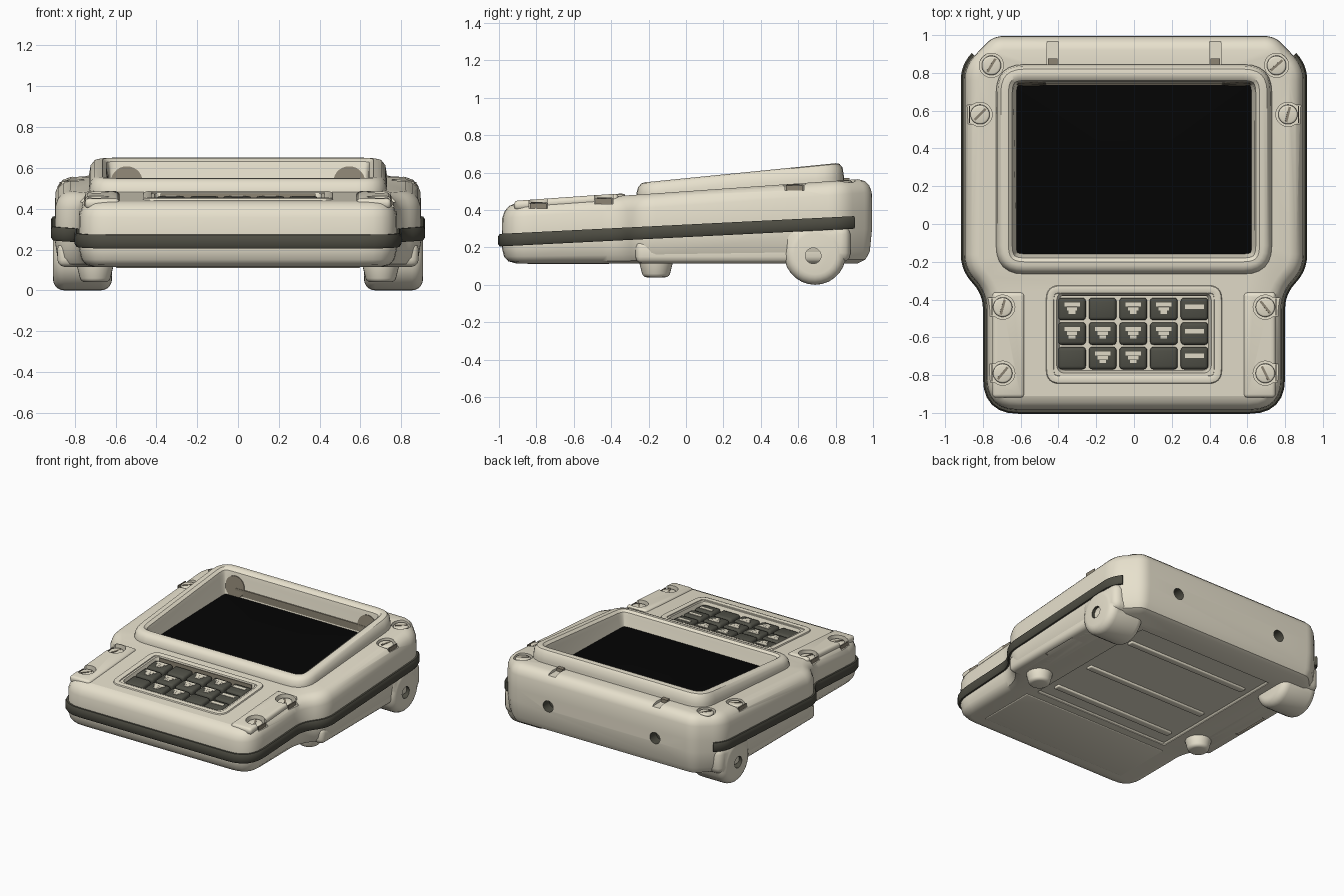
import bpy, bmesh, math, random
from mathutils import Vector

if "Cube" in bpy.data.objects:
    bpy.data.objects.remove(bpy.data.objects["Cube"])

random.seed(4)
TILT = math.atan(0.07)


def material(name, r, g, b):
    m = bpy.data.materials.new(name)
    m.diffuse_color = (r, g, b, 1)
    m.use_nodes = True
    m.node_tree.nodes["Principled BSDF"].inputs["Base Color"].default_value = m.diffuse_color
    return m


CREAM = material("cream casing", 0.80, 0.75, 0.61)
BROWN = material("brown recess", 0.27, 0.235, 0.175)
RUBBER = material("dark rubber", 0.075, 0.073, 0.055)
KEY = material("dark key", 0.08, 0.08, 0.063)
BLACK = material("black glass", 0.0012, 0.0012, 0.0012)


def rounded(corners, n=6):
    """Outline from (x, y, radius) corners, counter-clockwise."""
    pts = []
    for i, (x, y, r) in enumerate(corners):
        p = Vector((x, y))
        a = p + (Vector(corners[i - 1][:2]) - p).normalized() * r
        b = p + (Vector(corners[(i + 1) % len(corners)][:2]) - p).normalized() * r
        for k in range(n + 1):
            t = k / n
            pts.append(a * (1 - t) ** 2 + p * (2 * t * (1 - t)) + b * t * t)
    return pts


def rect(x, y0, y1, r):
    return rounded([(x, y0, r), (x, y1, r), (-x, y1, r), (-x, y0, r)])


def ring(outline, inset, z, slope):
    """Outline moved inwards, laid on the plane z + slope * y."""
    out = []
    for i, p in enumerate(outline):
        t = (outline[(i + 1) % len(outline)] - outline[i - 1]).normalized()
        q = p - Vector((t.y, -t.x)) * inset
        out.append((q.x, q.y, z + slope * q.y))
    return out


def loft(name, rings, mat, caps=True, loop=False, keep=None):
    bm = bmesh.new()
    rows = [[bm.verts.new(c) for c in r] for r in rings]
    n = len(rows[0])
    pairs = list(zip(rows, rows[1:])) + ([(rows[-1], rows[0])] if loop else [])
    for a, b in pairs:
        for i in range(n):
            j = (i + 1) % n
            bm.faces.new((a[i], a[j], b[j], b[i]))
    if caps:
        bm.faces.new(rows[0][::-1])
        bm.faces.new(rows[-1])
    if keep:
        bmesh.ops.delete(bm, geom=[v for v in bm.verts if not keep(v.co)], context='VERTS')
        bmesh.ops.holes_fill(bm, edges=[e for e in bm.edges if e.is_boundary])
    bmesh.ops.recalc_face_normals(bm, faces=bm.faces)
    me = bpy.data.meshes.new(name)
    bm.to_mesh(me)
    bm.free()
    o = bpy.data.objects.new(name, me)
    bpy.context.collection.objects.link(o)
    me.materials.append(mat)
    return o


def finish(o, name, mat, bevel, segs):
    o.name = name
    o.data.materials.append(mat)
    bpy.ops.object.transform_apply(location=False, rotation=True, scale=True)
    if bevel:
        m = o.modifiers.new("bevel", 'BEVEL')
        m.width, m.segments = bevel, segs
        bpy.ops.object.modifier_apply(modifier="bevel")
    return o


def box(name, loc, size, mat, bevel=0, rot=(0, 0, 0), segs=3):
    bpy.ops.mesh.primitive_cube_add(size=1, location=loc, rotation=rot)
    o = bpy.context.object
    o.scale = size
    return finish(o, name, mat, bevel, segs)


def cyl(name, loc, r, depth, mat, bevel=0, rot=(0, 0, 0), r2=None, segs=3):
    bpy.ops.mesh.primitive_cone_add(vertices=28, radius1=r, radius2=r if r2 is None else r2,
                                    depth=depth, location=loc, rotation=rot)
    return finish(bpy.context.object, name, mat, bevel, segs)


def cut(target, tool, op='DIFFERENCE'):
    m = target.modifiers.new("cut", 'BOOLEAN')
    m.operation, m.object, m.solver = op, tool, 'EXACT'
    m.material_mode = 'TRANSFER'
    bpy.context.view_layer.objects.active = target
    bpy.ops.object.modifier_apply(modifier="cut")
    bpy.data.objects.remove(tool)


def top(y):
    return 0.50 + 0.07 * y


# Casing: wide screen end, narrower key end
half = [(0.79, -0.995, 0.18), (0.79, -0.37, 0.08), (0.907, -0.24, 0.08),
        (0.907, 0.84, 0.08), (0.75, 1.005, 0.06)]
outline = rounded(half + [(-x, y, r) for x, y, r in reversed(half)])
body = loft("casing", [ring(outline, *s) for s in (
    (0.085, 0.115, 0), (0.045, 0.13, 0.005), (0.022, 0.165, 0.015), (0.01, 0.25, 0.05),
    (0.01, 0.33, 0.06), (0.012, 0.425, 0.07), (0.025, 0.462, 0.07), (0.05, 0.488, 0.07),
    (0.085, 0.50, 0.07))], CREAM)

# Raised strips beside the keypad
for s in (-1, 1):
    cut(body, box("strip", (s * 0.665, -0.64, top(-0.64) - 0.012), (0.17, 0.56, 0.05),
                  CREAM, 0.02, (TILT, 0, 0)), 'UNION')

# Wells for the screen and the keypad
well = rect(0.66, -0.19, 0.78, 0.1)
cut(body, loft("well", [ring(well, 0, 0.405, 0.02), ring(well, 0, 0.7, 0.05)], CREAM))
pad = rect(0.41, -0.79, -0.36, 0.05)
cut(body, loft("pad_well", [ring(pad, 0.015, 0.455, 0.07), ring(pad, -0.02, 0.56, 0.07)], CREAM))

# Bolt notches, rear grooves, rear holes and underside recess
bolts = [(0.755, 0.84), (0.815, 0.58), (0.695, -0.44), (0.695, -0.79)]
for s in (-1, 1):
    for x, y in bolts:
        cut(body, cyl("notch", (s * x, y, top(y) + 0.06), 0.064, 0.2, CREAM))
        if y < 0.8:
            cut(body, box("notch_exit", (s * (x + 0.1), y, top(y) + 0.06), (0.2, 0.10, 0.195), CREAM))
            box("notch_shadow_plate", (s * (x + 0.056), y, top(y) - 0.024), (0.006, 0.09, 0.03), BROWN)
    cut(body, box("groove", (s * 0.43, 0.93, 0.60), (0.06, 0.22, 0.11), CREAM))
    cut(body, cyl("rear_hole", (s * 0.44, 1.0, 0.33), 0.042, 0.16, RUBBER, rot=(math.pi / 2, 0, 0)))
    box("groove_block", (s * 0.43, 0.855, 0.555), (0.05, 0.04, 0.03), BROWN)
cut(body, box("under_recess", (0, 0.2, 0.11), (1.12, 1.1, 0.04), CREAM, 0.01, segs=1))

# Underside ribs
for y in (-0.22, 0.12, 0.55):
    box("underside_rib", (0, y, 0.13), (1.0, 0.05, 0.03), CREAM, 0.008)
box("underside_front_plate", (0, -0.63, 0.12), (1.2, 0.44, 0.02), CREAM, 0.008)

# Rubber seam band, open at the rear
loft("seam_band", [ring(outline, *s) for s in (
    (0.03, 0.255, 0.05), (-0.002, 0.255, 0.05), (-0.010, 0.268, 0.05),
    (-0.010, 0.308, 0.05), (-0.002, 0.322, 0.05), (0.03, 0.322, 0.05))],
    RUBBER, caps=False, loop=True, keep=lambda c: c.y < 0.93)

# Screen bezel
frame = rect(0.73, -0.265, 0.845, 0.15)
loft("screen_bezel", [ring(frame, *s) for s in (
    (0, 0.46, 0.07), (0.0, 0.51, 0.08), (0.008, 0.545, 0.098), (0.025, 0.565, 0.1),
    (0.045, 0.57, 0.1), (0.065, 0.57, 0.1), (0.085, 0.555, 0.1), (0.092, 0.53, 0.09),
    (0.105, 0.45, 0.03), (0.115, 0.42, 0.02))], CREAM, caps=False)

# Bulging glass with slightly bowed edges
glass = rounded([(0.605, -0.16, 0.03), (0.622, 0.29, 0.3), (0.605, 0.738, 0.03), (0, 0.75, 0.4),
                 (-0.605, 0.738, 0.03), (-0.622, 0.29, 0.3), (-0.605, -0.16, 0.03), (0, -0.172, 0.4)])
rings = []
for k in (1.03, 0.9, 0.7, 0.45, 0.2):
    rings.append([(p.x * k, 0.29 + (p.y - 0.29) * k,
                   0.445 + 0.025 * p.y + 0.03 * (1 - k * k)) for p in glass])
loft("screen_glass", rings, BLACK)

# Brown arcs and strip on the rear bezel wall
for s in (-1, 1):
    cyl("bezel_wall_arc", (s * 0.545, 0.744, 0.53), 0.078, 0.009, BROWN, 0,
        (math.pi / 2 - 0.12, 0, 0))
box("bezel_wall_strip", (0, 0.741, 0.5), (1.08, 0.008, 0.05), BROWN)

# Keypad frame, keys and key marks
rim = rect(0.47, -0.85, -0.32, 0.08)
loft("keypad_frame", [ring(rim, *s) for s in (
    (0, 0.49, 0.07), (0.008, 0.508, 0.07), (0.025, 0.512, 0.07), (0.045, 0.506, 0.07),
    (0.058, 0.455, 0.07))], CREAM, caps=False)
box("keypad_rear_wall", (0, -0.379, top(-0.38) - 0.02), (0.76, 0.006, 0.042), BROWN)
for row in range(3):
    for col in range(5):
        x, y = -0.328 + col * 0.162, -0.45 - row * 0.13
        z = top(y) - 0.035
        box("key", (x, y, z), (0.146, 0.118, 0.05), KEY, 0.018, (TILT, 0, 0))
        if (row, col) in ((0, 1), (2, 0), (2, 3)):
            continue
        bars = [(0.1, 0.024, 0.012)] if col == 4 else [
            (0.082, 0.022, 0.024), (0.055, 0.02, 0.002), (0.035, 0.018, -0.018)]
        for w, h, dy in bars:
            box("key_mark", (x, y + dy, z + 0.0255 + 0.07 * dy), (w, h, 0.004), CREAM, 0, (TILT, 0, 0))

for s in (-1, 1):
    # Slotted bolts
    for x, y in bolts:
        z = top(y) - 0.03
        turn = random.uniform(0.6, 2.4)
        cyl("bolt_head", (s * x, y, z), 0.051, 0.05, CREAM, 0.01, (TILT, 0, 0))
        box("bolt_slot", (s * x, y, z + 0.025), (0.082, 0.013, 0.006), BROWN, 0, (TILT, 0, turn))
    # Lower side rail with a shallow slot
    rail = box("side_rail", (s * 0.785, 0.28, 0.175), (0.20, 1.1, 0.12), CREAM, 0.035)
    cut(rail, box("rail_slot", (s * 0.80, 0.22, 0.115), (0.10, 0.28, 0.05), BROWN))
    # Large rounded rear foot with a side hole, blended into the casing
    foot = cyl("rear_foot", (s * 0.762, 0.69, 0.166), 0.166, 0.29, CREAM, 0.055,
               (0, math.pi / 2, 0), segs=5)
    cut(foot, box("foot_root", (s * 0.765, 0.70, 0.22), (0.27, 0.36, 0.2), CREAM, 0.05), 'UNION')
    cut(foot, cyl("foot_hole", (s * 0.9, 0.68, 0.155), 0.042, 0.12, RUBBER, 0, (0, math.pi / 2, 0)))
    # Small front foot
    cyl("front_foot", (s * 0.70, -0.16, 0.10), 0.07, 0.12, CREAM, 0.02, r2=0.10)

# Smooth shading with sharp edges kept
bpy.ops.object.select_all(action='SELECT')
bpy.context.view_layer.objects.active = body
bpy.ops.object.shade_smooth_by_angle(angle=math.radians(35))
